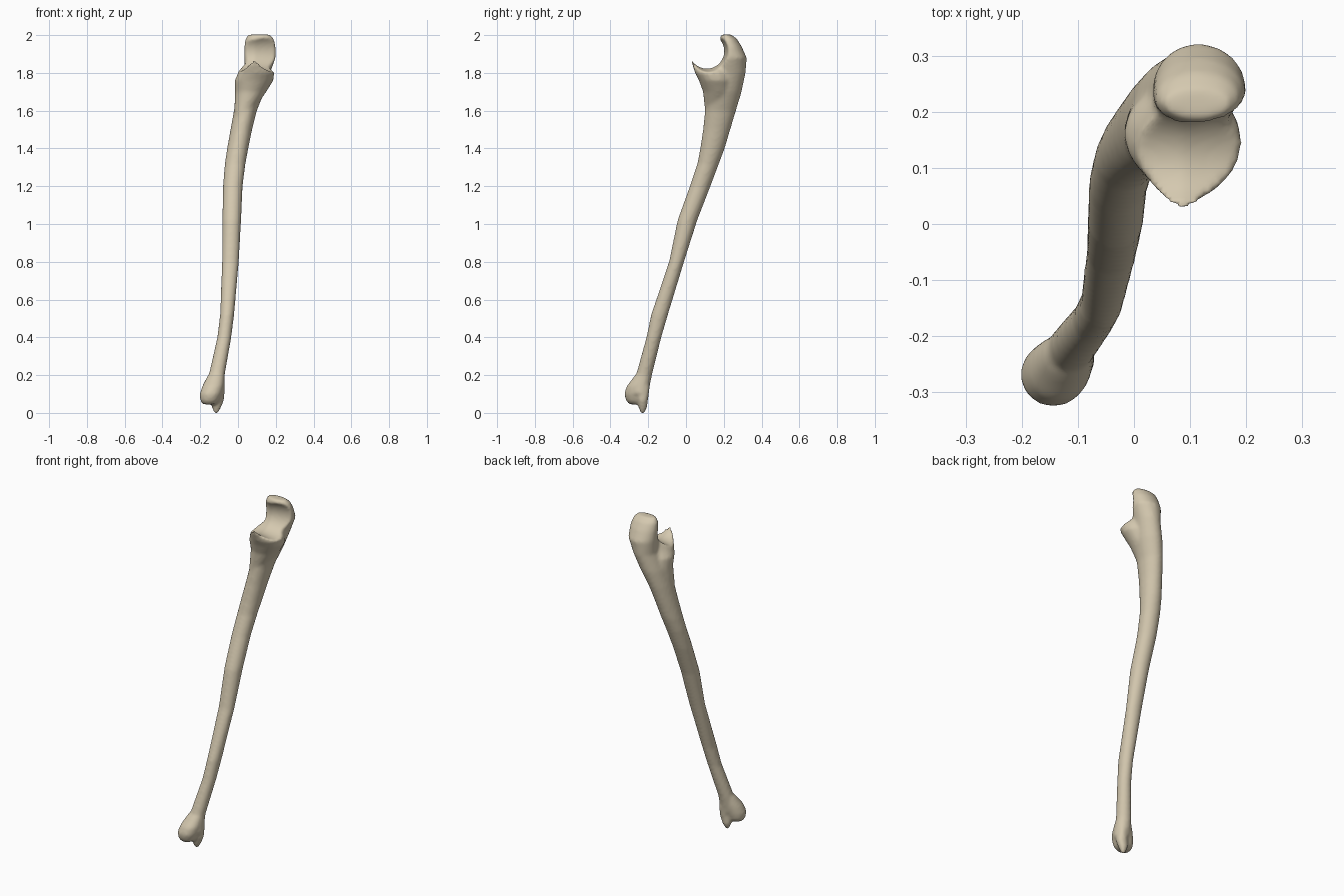
import bpy, bmesh, math

cube = bpy.data.objects.get("Cube")
if cube:
    bpy.data.objects.remove(cube, do_unlink=True)

bone = bpy.data.materials.new("warm ivory bone")
bone.use_nodes = True
colour = (0.66, 0.58, 0.43, 1)
bone.diffuse_color = colour
bone.node_tree.nodes["Principled BSDF"].inputs["Base Color"].default_value = colour


def loft(bm, rows, sides=20):
    """Closed skin through oval sections (z, x min, x max, y min, y max)."""
    rings = []
    for z, x0, x1, y0, y1 in rows:
        ring = []
        for i in range(sides):
            a = math.tau * i / sides
            ring.append(bm.verts.new(((x0 + x1) / 2 + (x1 - x0) / 2 * math.cos(a),
                                      (y0 + y1) / 2 + (y1 - y0) / 2 * math.sin(a), z)))
        rings.append(ring)
    for low, high in zip(rings, rings[1:]):
        for i in range(sides):
            j = (i + 1) % sides
            bm.faces.new((low[i], low[j], high[j], high[i]))
    bm.faces.new(rings[0][::-1])
    bm.faces.new(rings[-1])


def make_object(name, bm):
    bmesh.ops.recalc_face_normals(bm, faces=bm.faces)
    mesh = bpy.data.meshes.new(name)
    bm.to_mesh(mesh)
    bm.free()
    mesh.materials.append(bone)
    obj = bpy.data.objects.new(name, mesh)
    bpy.context.collection.objects.link(obj)
    return obj


bm = bmesh.new()
# Shaft, rising into the hooked upper end
loft(bm, [
    (0.10, -.16, -.07, -.29, -.20),
    (0.20, -.155, -.07, -.265, -.18),
    (0.40, -.11, -.035, -.21, -.13),
    (0.52, -.095, -.02, -.185, -.095),
    (0.80, -.085, .005, -.09, -.01),
    (1.02, -.083, .017, -.045, .06),
    (1.20, -.08, .025, .02, .13),
    (1.32, -.07, .04, .06, .175),
    (1.40, -.058, .055, .075, .205),
    (1.50, -.04, .075, .09, .235),
    (1.60, -.022, .10, .10, .265),
    (1.70, .00, .14, .11, .295),
    (1.80, .035, .17, .15, .316),
    (1.88, .033, .20, .16, .322),
    (1.94, .033, .20, .165, .295),
    (1.98, .038, .19, .175, .27),
    (2.003, .055, .17, .188, .24)])
# Front shelf under the notch
loft(bm, [
    (1.48, -.02, .05, .10, .18),
    (1.60, -.02, .08, .10, .22),
    (1.70, -.016, .15, .09, .25),
    (1.76, -.018, .188, .068, .25),
    (1.80, .00, .192, .048, .24),
    (1.88, .03, .14, .02, .22)])
# Rounded lower head
loft(bm, [
    (0.045, -.185, -.12, -.30, -.24),
    (0.065, -.20, -.10, -.318, -.22),
    (0.10, -.203, -.085, -.327, -.21),
    (0.14, -.19, -.075, -.315, -.20),
    (0.20, -.16, -.072, -.27, -.19)])
# Small pointed tip below the head
loft(bm, [
    (-.003, -.125, -.105, -.24, -.22),
    (0.03, -.14, -.088, -.252, -.205),
    (0.07, -.14, -.072, -.26, -.20),
    (0.14, -.13, -.072, -.26, -.19)], 12)
body = make_object("forearm_bone", bm)

# Waisted spool that carves the ridged joint notch
bm = bmesh.new()
profile = [(-.12, .145), (-.03, .112), (.03, .102), (.085, .092),
           (.14, .102), (.19, .112), (.28, .14)]
spool = [(x, -r, r, -r, r) for x, r in profile]
loft(bm, spool, 32)
for v in bm.verts:
    x, y, z = v.co
    v.co = (z, y + .11, 1.915 + x)
cutter = make_object("notch_cutter", bm)
cutter.hide_render = True

# Fuse the parts, carve the notch, soften the surface
for step in ("FUSE", "CARVE", "FUSE"):
    if step == "FUSE":
        mod = body.modifiers.new("fuse", "REMESH")
        mod.mode = "VOXEL"
        mod.voxel_size = 0.008
        mod.use_smooth_shade = True
    else:
        mod = body.modifiers.new("carve", "BOOLEAN")
        mod.operation = "DIFFERENCE"
        mod.solver = "EXACT"
        mod.object = cutter
soften = body.modifiers.new("soften", "SMOOTH")
soften.factor = 0.5
soften.iterations = 6

graph = bpy.context.evaluated_depsgraph_get()
finished = bpy.data.meshes.new_from_object(body.evaluated_get(graph))
body.modifiers.clear()
body.data = finished
bpy.data.objects.remove(cutter, do_unlink=True)
finished.materials.clear()
finished.materials.append(bone)
for face in finished.polygons:
    face.use_smooth = True
    face.material_index = 0
